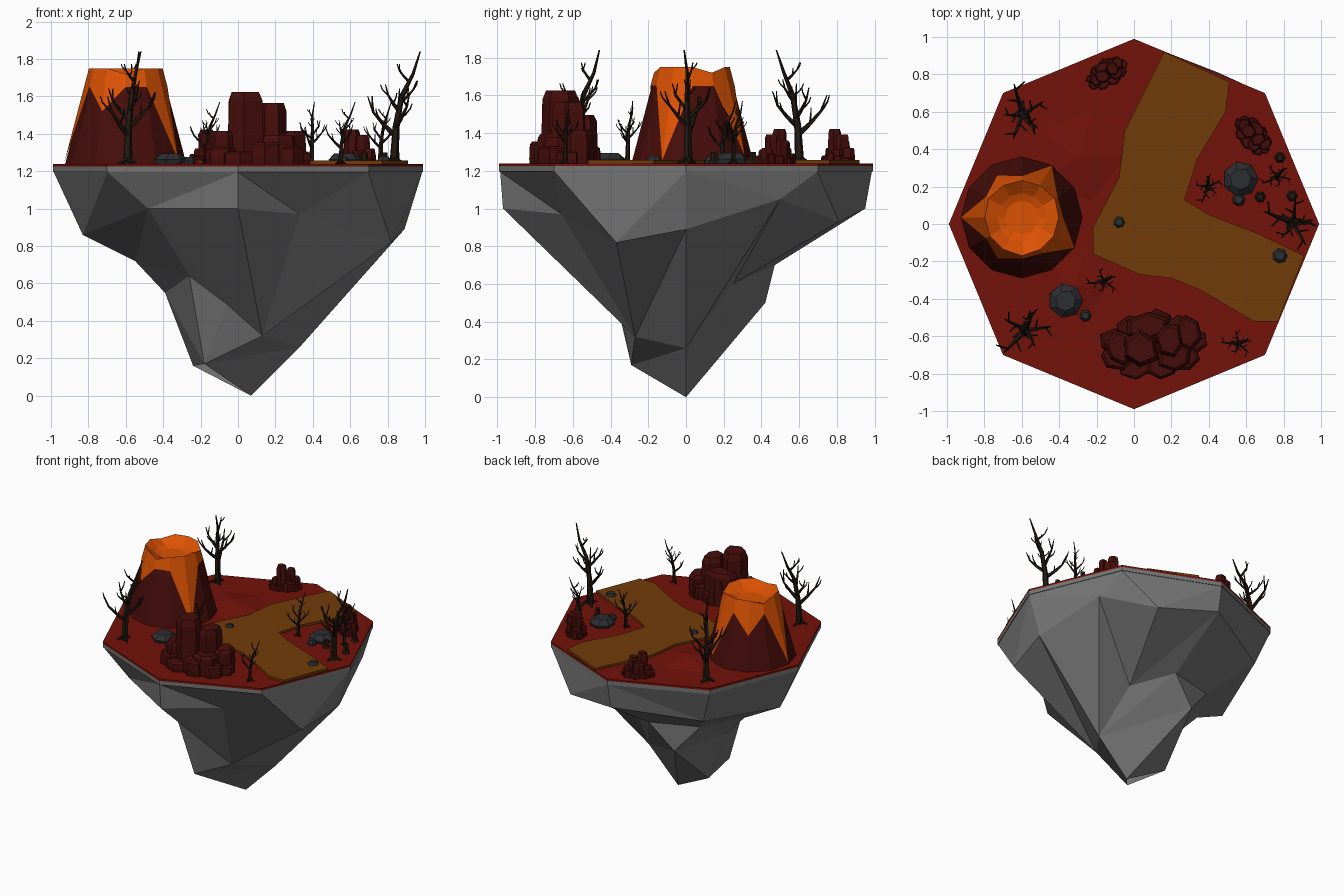
import bpy, bmesh, math, random
from mathutils import Vector

if "Cube" in bpy.data.objects:
    bpy.data.objects.remove(bpy.data.objects["Cube"])
random.seed(4)
TAU = 2 * math.pi

def mat(name, *c):
    m = bpy.data.materials.new(name)
    m.diffuse_color = (*c, 1)
    m.use_nodes = True
    m.node_tree.nodes["Principled BSDF"].inputs["Base Color"].default_value = m.diffuse_color
    return m

ROCK = mat("grey_rock", .18, .18, .18)
RED = mat("red_soil", .17, .006, .003)
DARK = mat("dark_red_rock", .06, .004, .003)
OCHRE = mat("ochre_path", .17, .045, .003)
LAVA = mat("lava", .72, .085, .001)
STONE = mat("dark_stone", .025, .028, .031)
WOOD = mat("burnt_wood", .016, .009, .005)

def finish(name, bm, material):
    bmesh.ops.recalc_face_normals(bm, faces=bm.faces)
    me = bpy.data.meshes.new(name)
    bm.to_mesh(me)
    bm.free()
    me.materials.append(material)
    ob = bpy.data.objects.new(name, me)
    bpy.context.collection.objects.link(ob)
    return ob

def ring(n, x, y, z, rx, ry=None, phase=0):
    return [Vector((x + rx * math.cos(phase + i * TAU / n),
                    y + (ry or rx) * math.sin(phase + i * TAU / n), z)) for i in range(n)]

def loft(bm, rings, bottom=True):
    vs = [[bm.verts.new(p) for p in r] for r in rings]
    for a, b in zip(vs, vs[1:]):
        for i in range(len(a)):
            j = (i + 1) % len(a)
            bm.faces.new((a[i], a[j], b[j], b[i]))
    if bottom:
        bm.faces.new(vs[0][::-1])
    bm.faces.new(vs[-1])

def part(name, rings, material, bottom=True):
    bm = bmesh.new()
    loft(bm, rings, bottom)
    return finish(name, bm, material)

# floating rock underside: irregular rings zipped together by angle
def zip_rings(bm, ra, rb):
    ang = lambda p: (math.atan2(p[1], p[0]) + .05) % TAU
    a, b = sorted(ra, key=ang), sorted(rb, key=ang)
    va, vb = [bm.verts.new(p) for p in a], [bm.verts.new(p) for p in b]
    ta = [ang(p) for p in a] + [ang(a[0]) + TAU]
    tb = [ang(p) for p in b] + [ang(b[0]) + TAU]
    i = j = 0
    while i < len(a) or j < len(b):
        ci, cj = va[i % len(a)], vb[j % len(b)]
        if j == len(b) or (i < len(a) and ta[i + 1] <= tb[j + 1]):
            i += 1
            bm.faces.new((ci, va[i % len(a)], cj))
        else:
            j += 1
            bm.faces.new((ci, vb[j % len(b)], cj))

shoulder = [(-.83, 0, .86), (-.48, -.68, 1), (0, -.97, 1), (.33, -.66, .97), (.82, -.37, .82),
            (.89, 0, .89), (.75, .5, 1.05), (.45, .81, .93), (0, .95, 1), (-.6, .64, .93)]
east, south = (.33, 0, .26), (.13, -.27, .32)
waist = [(-.55, .05, .72), (-.26, -.4, .64), (-.06, -.35, .49), south, east,
         (.25, .25, .6), (0, .47, .7), (-.38, .36, .72)]
sw = (-.18, -.29, .17)
low = [(-.39, .05, .55), sw, south, east, (-.19, .42, .5)]
tip = [(.07, 0, 0), (-.24, .06, .16), sw]
rings = [ring(8, 0, 0, 1.195, .985), shoulder, waist, low, tip]
bm = bmesh.new()
for a, b in zip(rings, rings[1:]):
    zip_rings(bm, a, b)
bmesh.ops.remove_doubles(bm, verts=bm.verts, dist=.001)
finish("rock_underside", bm, ROCK)

# rim and soil slabs
part("rock_rim", [ring(8, 0, 0, z, .99) for z in (1.195, 1.225)], ROCK)
part("soil_slab", [ring(8, 0, 0, z, .99) for z in (1.225, 1.24)], RED)

# low soil mounds
for x, y, r, h in [(-.3, .36, .28, .035), (-.32, -.33, .22, .02)]:
    part("soil_mound", [ring(5, x, y, 1.235, r), ring(5, x, y, 1.24 + h, .02)], RED)

# branching path
path = [(.16, .92), (-.05, .5), (-.08, .25), (-.22, -.02), (-.22, -.16), (.03, -.27),
        (.2, -.29), (.35, -.35), (.64, -.52), (.77, -.52), (.91, -.17), (.66, -.05), (.4, .05),
        (.27, .13), (.34, .35), (.49, .6), (.51, .76)]
part("path", [[(x, y, z) for x, y in path] for z in (1.235, 1.257)], OCHRE)

# volcano cone with lava crown running down in points
VX, VY = -.6, .035
def cone_ring(height, grow=0):
    out = []
    for i in range(12):
        z, t = height(i), i * TAU / 12
        r = .325 - .135 * (z - 1.235) / .515 + grow
        out.append((VX + r * math.cos(t), VY + r * math.sin(t), z))
    return out

part("volcano_cone", [cone_ring(lambda i: z) for z in (1.235, 1.67)], DARK)
drips = {11: 1.25, 2: 1.27, 4: 1.5, 6: 1.25, 8: 1.52}
part("lava_crown", [cone_ring(lambda i: drips.get(i, 1.65), .007),
                    cone_ring(lambda i: 1.72 if i % 4 == 1 else 1.75, .007),
                    ring(12, VX, VY, 1.7, .13), ring(12, VX, VY, 1.685, .09)], LAVA, bottom=False)

# layered rock outcrops: tall columns (x, y, half width, half depth, height) in a skirt of low ones
COLUMNS = [(-.075, -.01, .115, .11, .39), (.1, .02, .085, .11, .33), (-.02, .11, .13, .08, .26),
           (-.19, 0, .085, .1, .18), (.21, .06, .085, .1, .18), (.12, -.08, .1, .08, .16)]
SKIRT = [(.23 * math.cos(i * TAU / 9), .13 * math.sin(i * TAU / 9), .1, .08, .07 + .025 * (i * 2 % 3))
         for i in range(9)]

def outcrop(name, x, y, rot, s, hs):
    bm = bmesh.new()
    for cx, cy, w, d, h in COLUMNS + SKIRT:
        ph, c = random.uniform(.3, .9), Vector((cx, cy, 0))
        jit = [random.uniform(.85, 1.1) for i in range(6)]
        loft(bm, [[c + Vector((p.x * j, p.y * j, p.z))
                   for p, j in zip(ring(6, 0, 0, h * f, k * w, k * d, ph), jit)]
                  for k, f in ((1, 0), (1.05, .4), (1, .88), (.8, 1))])
    ob = finish(name, bm, DARK)
    ob.location = (x, y, 1.235)
    ob.rotation_euler[2] = math.radians(rot)
    ob.scale = (s, s, hs)

outcrop("large_outcrop", .1, -.65, 5, .92, 1)
outcrop("back_outcrop", -.145, .805, 30, .37, .48)
outcrop("right_outcrop", .635, .475, -50, .38, .48)

# loose stones
for x, y, r in [(-.365, -.41, .092), (-.26, -.49, .032), (.57, .24, .095),
                (.56, .13, .035), (-.08, .01, .033), (.78, -.17, .042)]:
    h = .025 + .32 * r
    part("stone", [ring(7, x, y, 1.235, .9 * r), ring(7, x, y, 1.24 + h * .4, r),
                   ring(7, x, y, 1.24 + h, .6 * r, phase=.2)], STONE)

# stumps
for x, y in [(.675, .145), (.845, .15), (.78, .355)]:
    part("stump", [ring(6, x, y, 1.235, .034), ring(6, x, y, 1.255, .02),
                   ring(6, x, y, 1.3, .018)], WOOD)

# dead trees: tapered five-sided limbs; branches bend upward and carry twigs
def limb(bm, pts, r0, r1):
    rs, last = [], len(pts) - 1
    for i, p in enumerate(pts):
        q = (pts[min(i + 1, last)] - pts[max(i - 1, 0)]).to_track_quat('Z', 'Y')
        rs.append([p + q @ v for v in ring(5, 0, 0, 0, r0 + (r1 - r0) * i / last)])
    loft(bm, rs)

def branch(bm, start, azimuth, length, r, twigs):
    out = Vector((math.cos(azimuth), math.sin(azimuth), 0))
    pts = [start]
    for rise in (.9, 1.1, 2.6):
        pts.append(pts[-1] + (out + Vector((0, 0, rise))).normalized() * length / 3)
    limb(bm, pts, r, .003)
    if twigs:
        branch(bm, pts[1], azimuth + 1.2, length * .4, r * .5, False)
        branch(bm, pts[2], azimuth - 1.1, length * .4, r * .45, False)

TRUNK = [Vector(p) for p in [(0, 0, -.005), (0, 0, .03), (.01, 0, .2), (.04, 0, .36), (.1, .01, .48), (.14, 0, .6)]]

def tree(name, x, y, rot, s):
    bm = bmesh.new()
    limb(bm, TRUNK, .03, .004)
    for k in range(6):
        f = .15 + .22 * k / 5 if k < 5 else .44
        p = TRUNK[1].lerp(TRUNK[2], (f - .03) / .17) if f < .2 else \
            TRUNK[2].lerp(TRUNK[3], (f - .2) / .16) if f < .36 else \
            TRUNK[3].lerp(TRUNK[4], (f - .36) / .12)
        branch(bm, p, 2.9 + k * 2.5, .27 - .03 * k, .016 - .0014 * k, True)
    for k in range(3):  # roots
        a = k * TAU / 3 + .4
        limb(bm, [Vector((0, 0, .03)), Vector((.06 * math.cos(a), .06 * math.sin(a), -.003))], .018, .005)
    ob = finish(name, bm, WOOD)
    ob.location = (x, y, 1.24)
    ob.rotation_euler[2] = math.radians(rot)
    ob.scale = (s, s, s)

for x, y, rot in [(-.59, -.58, 60), (-.6, .6, -60), (.835, .01, -8)]:
    tree("large_dead_tree", x, y, rot, 1)
for x, y, rot in [(-.17, -.31, 20), (.55, -.64, 10), (.395, .19, 80), (.76, .25, 40)]:
    tree("small_dead_tree", x, y, rot, .55)
